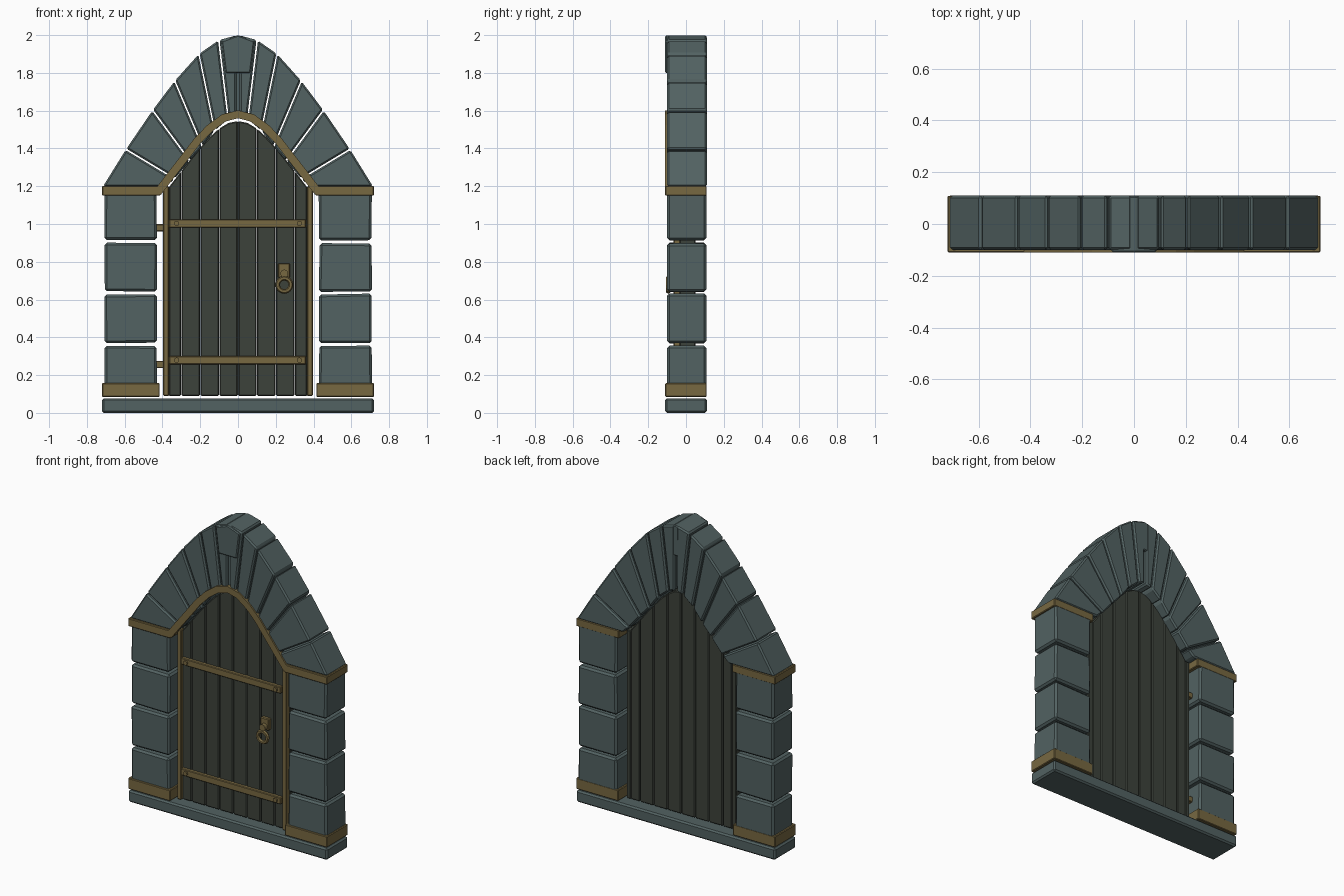
import bpy, bmesh, math, random
from mathutils import Vector

if "Cube" in bpy.data.objects:
    bpy.data.objects.remove(bpy.data.objects["Cube"])

random.seed(4)


def material(name, rgb):
    m = bpy.data.materials.new(name)
    m.diffuse_color = (*rgb, 1)
    m.use_nodes = True
    m.node_tree.nodes["Principled BSDF"].inputs["Base Color"].default_value = m.diffuse_color
    return m


STONE = material("slate_stone", (0.085, 0.122, 0.122))
BRASS = material("aged_brass", (0.185, 0.138, 0.053))
WOOD = material("dark_wood", (0.046, 0.054, 0.043))


def prism(name, pts, y0, y1, mat, bevel=0.008):
    """Extrude an (x, z) outline from y0 to y1, with a chamfered edge."""
    bm = bmesh.new()
    face = bm.faces.new([bm.verts.new((x, y0, z)) for x, z in pts])
    ext = bmesh.ops.extrude_face_region(bm, geom=[face])
    for v in ext["geom"]:
        if isinstance(v, bmesh.types.BMVert):
            v.co.y = y1
    bmesh.ops.recalc_face_normals(bm, faces=bm.faces)
    me = bpy.data.meshes.new(name)
    bm.to_mesh(me)
    bm.free()
    me.materials.append(mat)
    ob = bpy.data.objects.new(name, me)
    bpy.context.collection.objects.link(ob)
    if bevel:
        mod = ob.modifiers.new("chamfer", "BEVEL")
        mod.width = bevel
        mod.segments = 1
        mod.limit_method = "ANGLE"
    return ob


def box(name, x0, x1, y0, y1, z0, z1, mat, bevel=0.006, jitter=0.0):
    pts = [(x0, z0), (x1, z0), (x1, z1), (x0, z1)]
    pts = [(x + random.uniform(-jitter, jitter), z + random.uniform(-jitter, jitter)) for x, z in pts]
    return prism(name, pts, y0, y1, mat, bevel)


def disc(name, x, y, z, r, depth, mat, n=12):
    bpy.ops.mesh.primitive_cylinder_add(vertices=n, radius=r, depth=depth,
                                        location=(x, y, z), rotation=(math.pi / 2, 0, 0))
    ob = bpy.context.object
    ob.name = name
    ob.data.materials.append(mat)


def lerp_curve(curve, x):
    x = abs(x)
    for (a, za), (b, zb) in zip(curve, curve[1:]):
        if x <= b:
            return za + (zb - za) * (x - a) / (b - a)
    return curve[-1][1]


# sill
box("sill", -0.72, 0.72, -0.11, 0.11, 0, 0.077, STONE, 0.01)

# jambs: plinth, stacked blocks, capital on each side
for s in (-1, 1):
    def side_box(name, x0, x1, *rest, **kw):
        a, b = sorted((s * x0, s * x1))
        return box(name, a, b, *rest, **kw)
    side_box("plinth_band", 0.415, 0.72, -0.11, 0.109, 0.085, 0.157, BRASS, bevel=0.004)
    for z0, z1 in ((0.1, 0.353), (0.371, 0.629), (0.643, 0.899), (0.916, 1.19)):
        side_box("jamb_block", 0.43, 0.708, -0.1, 0.108, z0, z1, STONE, bevel=0.012, jitter=0.003)
    side_box("capital_band", 0.41, 0.72, -0.11, 0.109, 1.15, 1.202, BRASS, bevel=0.004)
    side_box("door_edge_strip", 0.366, 0.396, -0.066, -0.03, 0.09, 1.2, BRASS, bevel=0.004)
    side_box("door_side_post", 0.366, 0.396, -0.032, 0.05, 0.09, 1.19, WOOD, bevel=0.004)

# arch stones: joints given as (outer point, inner point)
joints = [((0.717, 1.195), (0.385, 1.195)), ((0.593, 1.395), (0.335, 1.24)),
          ((0.452, 1.602), (0.255, 1.335)), ((0.335, 1.757), (0.188, 1.41)),
          ((0.207, 1.90), (0.124, 1.495)), ((0.102, 1.973), (0.052, 1.555)),
          ((0.004, 2.0), (0.004, 1.572))]
GAP = 0.0045
for s in (-1, 1):
    for (o0, i0), (o1, i1) in zip(joints, joints[1:]):
        o0, i0, o1, i1 = map(Vector, (o0, i0, o1, i1))
        do, di = (o1 - o0).normalized() * GAP, (i1 - i0).normalized() * GAP
        pts = [(s * p.x, p.y) for p in (o0 + do, o1 - do, i1 - di, i0 + di)]
        prism("arch_stone", pts, -0.1, 0.11, STONE, 0.009)

# keystone and the narrow filler below it
prism("keystone", [(-0.066, 1.8), (0.066, 1.8), (0.087, 1.968), (0, 2.0), (-0.087, 1.968)],
      -0.11, 0.108, STONE, 0.006)
box("keystone_filler", -0.02, 0.02, -0.085, 0.085, 1.59, 1.82, STONE, 0)

# brass arch trim: inner curve offset outward, one strip
half = [(0.408, 1.155), (0.335, 1.25), (0.265, 1.34), (0.2, 1.425), (0.135, 1.492), (0.065, 1.543)]
inner = [Vector(p) for p in half] + [Vector((0, 1.56))] + [Vector((-x, z)) for x, z in reversed(half)]
outer = []
for i, p in enumerate(inner):
    t = (inner[min(i + 1, len(inner) - 1)] - inner[max(i - 1, 0)]).normalized()
    outer.append(p + Vector((t.y, -t.x)) * 0.042)
prism("arch_trim", inner + outer[::-1], -0.11, -0.08, BRASS, 0)

# door planks following the arched top
top = [(0, 1.545), (0.05, 1.535), (0.1, 1.505), (0.15, 1.46), (0.2, 1.405),
       (0.25, 1.345), (0.3, 1.28), (0.366, 1.195), (0.4, 1.15)]
edges = [-0.368, -0.3, -0.2, -0.1, 0, 0.1, 0.2, 0.3, 0.368]
for a, b in zip(edges, edges[1:]):
    a, b = a + 0.0008, b - 0.0008
    m = (a + b) / 2
    prism("door_plank", [(a, 0.09), (b, 0.09)] + [(x, lerp_curve(top, x)) for x in (b, m, a)],
          -0.052, 0.05, WOOD, 0.006)

# hinge straps with rivets, and pins reaching into the left jamb
for z in (0.279, 1.003):
    box("hinge_strap", -0.364, 0.36, -0.074, -0.045, z - 0.022, z + 0.022, BRASS, 0.004)
    for x in (-0.325, 0.325):
        disc("rivet", x, -0.077, z, 0.014, 0.014, BRASS)
    box("hinge_pin", -0.435, -0.39, 0.0, 0.035, z - 0.042, z - 0.004, BRASS, 0.004)

# handle: plate, knob and ring
box("handle_plate", 0.213, 0.274, -0.075, -0.045, 0.715, 0.792, BRASS, 0.005)
disc("handle_knob", 0.245, -0.083, 0.738, 0.021, 0.034, BRASS)
bpy.ops.mesh.primitive_torus_add(major_radius=0.035, minor_radius=0.0125, major_segments=16,
                                 minor_segments=6, location=(0.245, -0.094, 0.678),
                                 rotation=(math.pi / 2, 0, 0))
bpy.context.object.name = "handle_ring"
bpy.context.object.data.materials.append(BRASS)
